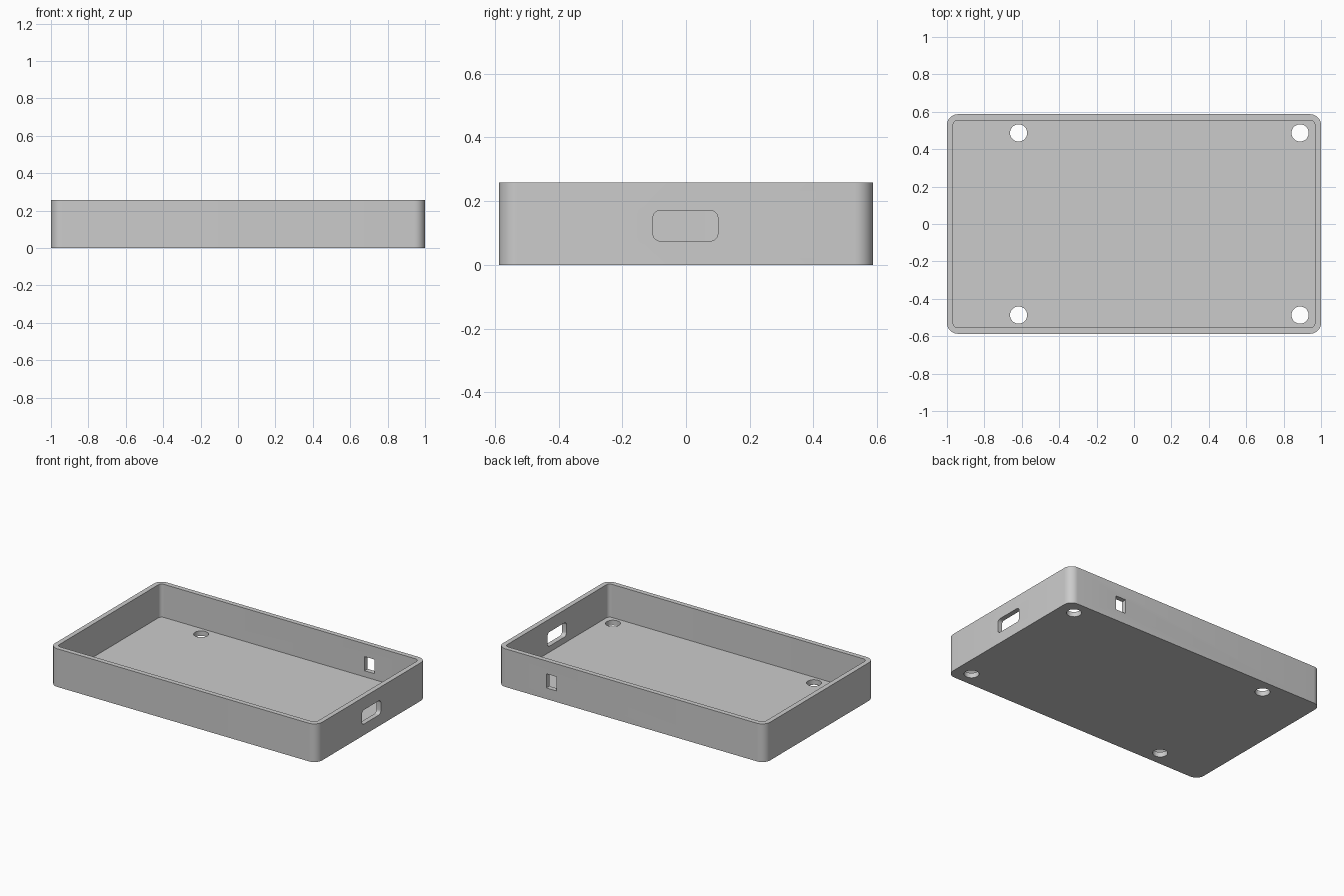
import bpy, bmesh, math
from mathutils import Matrix, Vector

cube = bpy.data.objects.get("Cube")
if cube:
    bpy.data.objects.remove(cube, do_unlink=True)

# Tray dimensions
LENGTH, WIDTH, HEIGHT = 2.0, 1.174, 0.258
WALL, FLOOR, RADIUS = 0.033, 0.034, 0.058

grey = bpy.data.materials.new("plain grey")
grey.use_nodes = True
colour = (0.6, 0.6, 0.6, 1)
grey.diffuse_color = colour
grey.node_tree.nodes["Principled BSDF"].inputs["Base Color"].default_value = colour


def prism(name, w, d, r, h, place, segments=8):
    """Rounded rectangle w by d with corner radius r, extruded by h, then placed."""
    bm = bmesh.new()
    outline = []
    for quarter, (sx, sy) in enumerate([(1, 1), (-1, 1), (-1, -1), (1, -1)]):
        cx, cy = sx * (w / 2 - r), sy * (d / 2 - r)
        steps = segments if r > 0 else 0
        for i in range(steps + 1):
            a = math.pi / 2 * (quarter + i / max(steps, 1))
            outline.append(bm.verts.new((cx + r * math.cos(a), cy + r * math.sin(a), 0)))
    base = bm.faces.new(outline)
    top = bmesh.ops.extrude_face_region(bm, geom=[base])["geom"]
    bmesh.ops.translate(bm, vec=(0, 0, h), verts=[v for v in top if isinstance(v, bmesh.types.BMVert)])
    # Merge the doubled points left where corner arcs meet end to end
    bmesh.ops.remove_doubles(bm, verts=bm.verts, dist=1e-5)
    bmesh.ops.recalc_face_normals(bm, faces=bm.faces)
    bm.transform(place)
    mesh = bpy.data.meshes.new(name)
    bm.to_mesh(mesh)
    bm.free()
    mesh.materials.append(grey)
    ob = bpy.data.objects.new(name, mesh)
    bpy.context.collection.objects.link(ob)
    return ob


def cut(target, cutter):
    """Subtract the cutter from the target and discard it."""
    mod = target.modifiers.new(cutter.name, "BOOLEAN")
    mod.operation, mod.solver, mod.object = "DIFFERENCE", "EXACT", cutter
    bpy.context.view_layer.objects.active = target
    bpy.ops.object.modifier_apply(modifier=mod.name)
    bpy.data.objects.remove(cutter, do_unlink=True)


move = Matrix.Translation

# Outer shell and open hollow
tray = prism("tray", LENGTH, WIDTH, RADIUS, HEIGHT, move((0, 0, 0)))
cut(tray, prism("hollow", LENGTH - 2 * WALL, WIDTH - 2 * WALL, RADIUS - WALL, HEIGHT, move((0, 0, FLOOR))))

# Four screw holes through the floor
HOLE = 0.046
for x in (-0.617, 0.888):
    for y in (-0.487, 0.487):
        cut(tray, prism("screw_hole", 2 * HOLE, 2 * HOLE, HOLE * 0.9999, 0.2, move((x, y, -0.1))))

# Rounded port in the end wall
upright = Matrix(((0, 0, 1), (1, 0, 0), (0, 1, 0))).to_4x4()
cut(tray, prism("end_port", 0.204, 0.096, 0.024, 0.2, move((0.9, -0.002, 0.123)) @ upright))

# Small square-cornered port in the back wall
backward = Matrix.Rotation(-math.pi / 2, 4, "X")
cut(tray, prism("back_port", 0.076, 0.096, 0, 0.2, move((0.597, 0.48, 0.123)) @ backward))

# Smooth the rounded corners, keep the edges sharp
for ob in bpy.context.selected_objects:
    ob.select_set(False)
tray.select_set(True)
bpy.context.view_layer.objects.active = tray
bpy.ops.object.shade_smooth_by_angle(angle=math.radians(30))
